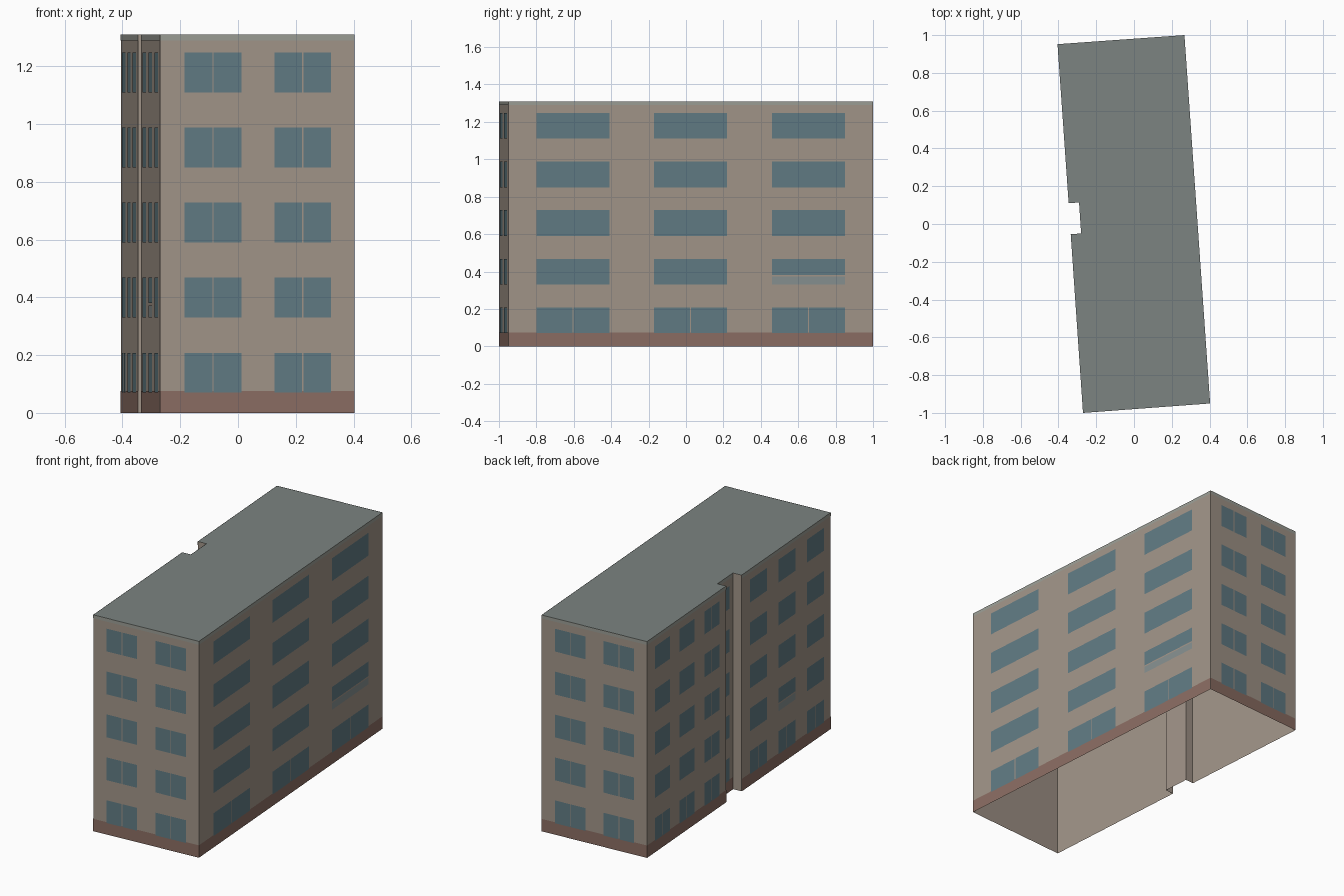
import bpy
from mathutils import Vector

if "Cube" in bpy.data.objects:
    bpy.data.objects.remove(bpy.data.objects["Cube"])

H = 1.31
FLOOR = 0.26
# footprint, counter-clockwise seen from above, with the notch on the left
PLAN = [(-0.27, -1.0), (0.403, -0.95), (0.267, 1.0), (-0.405, 0.952),
        (-0.346, 0.11), (-0.291, 0.114), (-0.28, -0.05), (-0.335, -0.054)]


def material(name, rgb):
    m = bpy.data.materials.new(name)
    m.diffuse_color = (*rgb, 1)
    m.use_nodes = True
    m.node_tree.nodes["Principled BSDF"].inputs["Base Color"].default_value = m.diffuse_color
    return m


WALL = material("plaster", (0.36, 0.30, 0.25))
ROOF = material("roof_grey", (0.20, 0.23, 0.22))
GLASS = material("glass", (0.12, 0.20, 0.23))
BASE = material("base_brown", (0.26, 0.155, 0.125))
TRIM = material("trim_grey", (0.33, 0.34, 0.30))
BLIND = material("blind", (0.24, 0.28, 0.28))


def make(name, verts, faces, mat):
    me = bpy.data.meshes.new(name)
    me.from_pydata([tuple(v) for v in verts], [], faces)
    me.materials.append(mat)
    ob = bpy.data.objects.new(name, me)
    bpy.context.collection.objects.link(ob)
    return ob


class Panels:
    """Collects flat rectangles lying just outside the walls."""

    def __init__(self):
        self.verts, self.faces = [], []

    def add(self, side, u0, u1, z0, z1, off):
        a = Vector((*PLAN[side], 0))
        b = Vector((*PLAN[(side + 1) % len(PLAN)], 0))
        d = b - a
        n = Vector((d.y, -d.x, 0)).normalized() * off
        k = len(self.verts)
        for u, z in ((u0, z0), (u1, z0), (u1, z1), (u0, z1)):
            self.verts.append(a + d * u + n + Vector((0, 0, z)))
        self.faces.append((k, k + 1, k + 2, k + 3))

    def build(self, name, mat):
        return make(name, self.verts, self.faces, mat)


# outer walls, open underneath
N = len(PLAN)
ring = [(x, y, 0) for x, y in PLAN] + [(x, y, H) for x, y in PLAN]
make("walls", ring, [(i, (i + 1) % N, (i + 1) % N + N, i + N) for i in range(N)], WALL)

# flat roof
make("roof", [(x, y, H) for x, y in PLAN], [tuple(range(N))], ROOF)

# plinth band and roof edge band (the notch returns stay plain)
plinth, edge = Panels(), Panels()
for s in (0, 1, 2, 3, 5, 7):
    plinth.add(s, 0, 1, 0, 0.075, 0.001)
    edge.add(s, 0, 1, H - 0.02, H, 0.001)
plinth.build("plinth_band", BASE)
edge.build("roof_edge_band", TRIM)

# window columns per wall: (start, end, mullion on every floor)
ENDS = [(0.127, 0.418, True), (0.59, 0.88, True)]
COLUMNS = {
    0: ENDS,
    2: ENDS,
    1: [(0.077, 0.277, False), (0.40, 0.60, False), (0.723, 0.923, False)],
    3: [(0.10, 0.29, False), (0.405, 0.595, False), (0.72, 0.91, True)],
    5: [(0.25, 0.75, False)],
    7: [(0.09, 0.28, False), (0.41, 0.60, False), (0.73, 0.92, False)],
}
# windows with a half-drawn blind: (wall, column, floor)
BLINDS = {(1, 2, 1), (7, 1, 1)}

glass, blinds = Panels(), Panels()
for s, cols in COLUMNS.items():
    length = (Vector(PLAN[(s + 1) % N]) - Vector(PLAN[s])).length
    gap = 0.0025 / length
    for c, (u0, u1, split) in enumerate(cols):
        mid = (u0 + u1) / 2
        for f in range(5):
            z0 = 0.07 + FLOOR * f
            z1 = z0 + 0.138
            if (s, c, f) in BLINDS:
                blinds.add(s, u0, u1, z0, z0 + 0.042, 0.002)
                glass.add(s, u0, u1, z0 + 0.05, z1, 0.002)
            elif split or f == 0:
                glass.add(s, u0, mid - gap, z0, z1, 0.002)
                glass.add(s, mid + gap, u1, z0, z1, 0.002)
            else:
                glass.add(s, u0, u1, z0, z1, 0.002)
glass.build("window_panes", GLASS)
blinds.build("window_lower_panes", BLIND)
